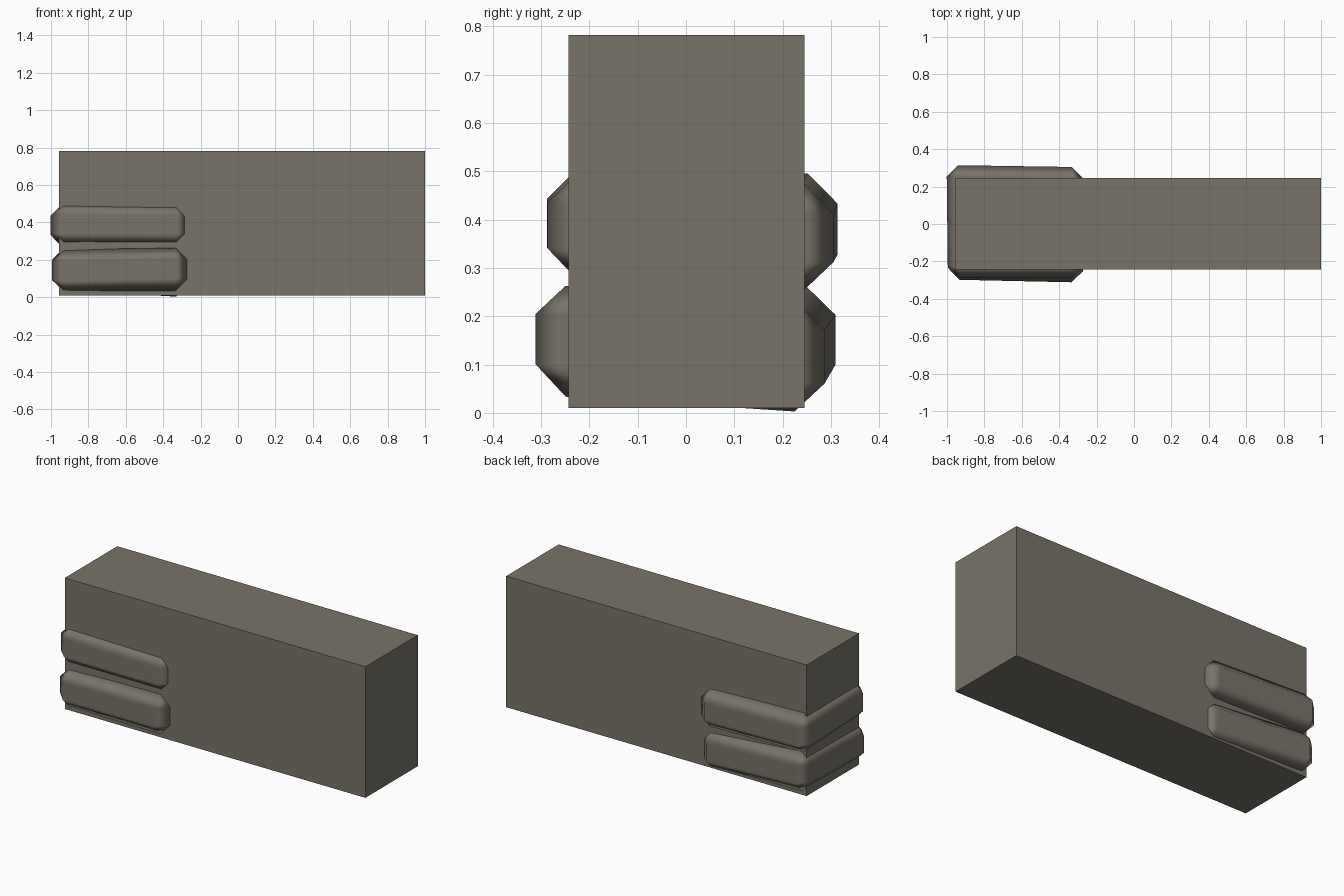
import bpy
import bmesh

cube = bpy.data.objects.get("Cube")
if cube:
    bpy.data.objects.remove(cube, do_unlink=True)

stone = bpy.data.materials.new("grey_brown_stone")
stone.use_nodes = True
COLOUR = (0.19, 0.172, 0.143, 1)
stone.diffuse_color = COLOUR
stone.node_tree.nodes["Principled BSDF"].inputs["Base Color"].default_value = COLOUR


def block(name, posts):
    """Six-sided block from four upright edges (x, y, z low, z high), in order around."""
    bm = bmesh.new()
    low = [bm.verts.new((x, y, a)) for x, y, a, b in posts]
    high = [bm.verts.new((x, y, b)) for x, y, a, b in posts]
    bm.faces.new(low[::-1])
    bm.faces.new(high)
    for i in range(4):
        j = (i + 1) % 4
        bm.faces.new((low[i], low[j], high[j], high[i]))
    mesh = bpy.data.meshes.new(name)
    bm.to_mesh(mesh)
    bm.free()
    mesh.materials.append(stone)
    obj = bpy.data.objects.new(name, mesh)
    bpy.context.collection.objects.link(obj)
    return obj


def chamfered_brick(name, posts):
    """Slightly uneven brick with wide softly shaded chamfers."""
    obj = block(name, posts)
    obj.data.shade_smooth()
    bevel = obj.modifiers.new("chamfer", "BEVEL")
    bevel.width = 0.062
    bevel.segments = 1
    bevel.limit_method = "NONE"
    bevel.harden_normals = True


# Main wall slab
block("wall_slab", [(x, y, 0.01, 0.782) for x, y in
                    ((-0.958, -0.243), (1, -0.243), (1, 0.245), (-0.958, 0.245))])

# Raised bricks wrapping one end: front left, front right, back right, back left
chamfered_brick("lower_brick", [
    (-0.995, -0.297, 0.028, 0.252), (-0.272, -0.313, 0.04, 0.268),
    (-0.27, 0.284, -0.006, 0.23), (-0.99, 0.312, 0.042, 0.268)])
chamfered_brick("upper_brick", [
    (-0.995, -0.288, 0.28, 0.506), (-0.268, -0.287, 0.279, 0.497),
    (-0.27, 0.304, 0.248, 0.472), (-1.002, 0.315, 0.268, 0.497)])
